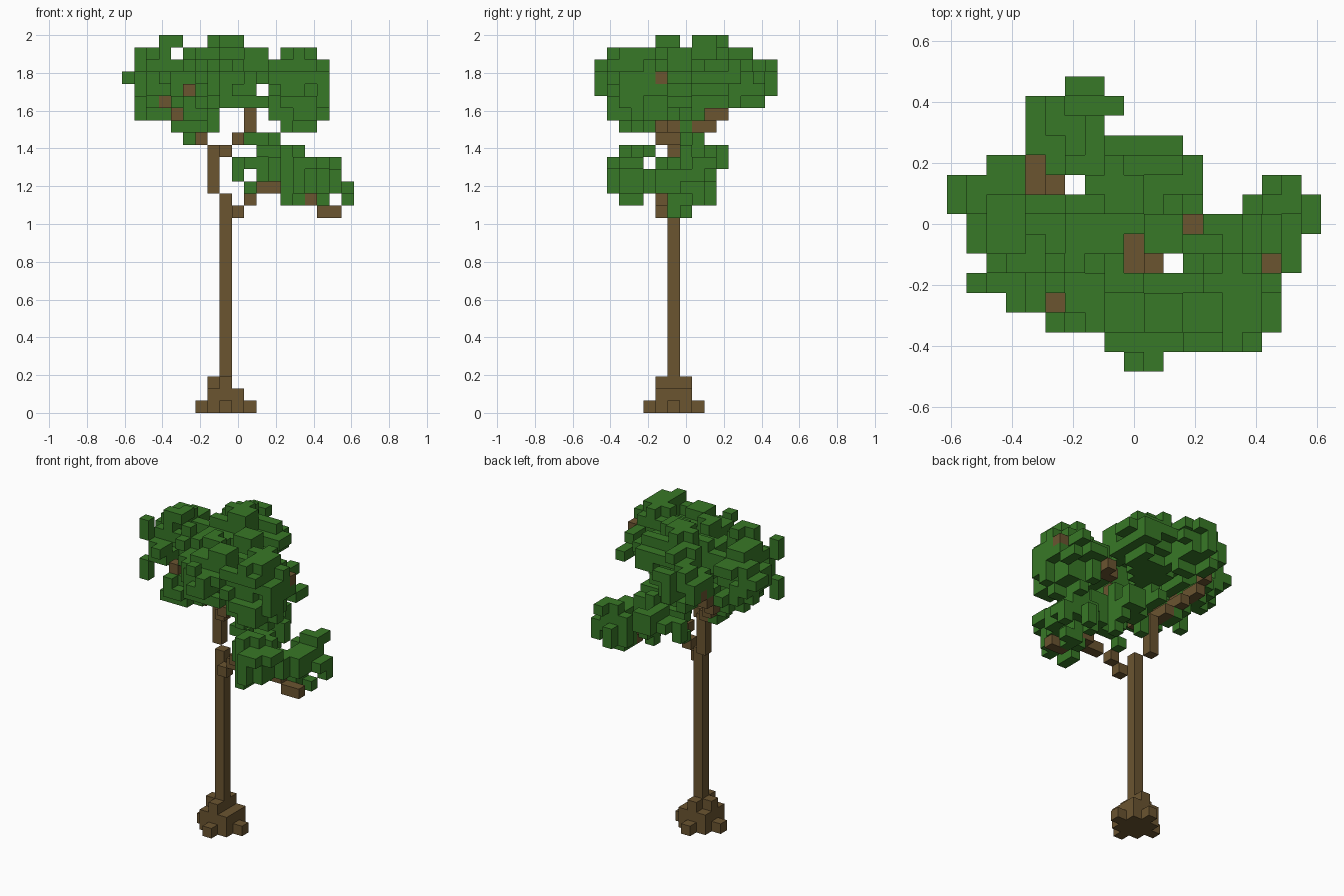
import bpy, bmesh, random
from mathutils import Vector

cube = bpy.data.objects.get("Cube")
if cube:
    bpy.data.objects.remove(cube)

random.seed(4)
NX, NY, NZ = 19, 15, 31
SIZE = 2 / NZ

# Crown outline: first and last block per level (front, side) and per row (plan)
CROWN_FRONT = [(5, 12), (4, 15), (1, 16), (1, 16), (1, 16), (0, 16), (1, 16), (1, 15), (3, 9)]
CROWN_SIDE = [(7, 8), (2, 8), (1, 9), (1, 13), (0, 14), (0, 14), (0, 14), (1, 12), (5, 10)]
CROWN_PLAN = [(9, 10), (8, 15), (5, 16), (3, 16), (1, 16), (2, 16), (1, 16), (1, 16),
              (0, 12), (0, 12), (2, 12), (4, 11), (4, 7), (4, 8), (6, 7)]

# Low bough outline
BOUGH_FRONT = [(16, 17), (13, 18), (10, 18), (9, 17), (9, 17), (11, 14)]
BOUGH_SIDE = [(6, 7), (2, 9), (1, 9), (1, 9), (1, 10), (2, 10)]
BOUGH_PLAN = [(9, 10), (9, 15), (9, 16), (9, 16), (9, 16), (12, 17),
              (10, 17), (13, 18), (9, 18), (9, 17), (9, 12)]

# Openings through the leaves: first block, last block, level or row
FRONT_GAPS = [(6, 9, 22), (8, 12, 23), (4, 4, 24), (8, 11, 24), (5, 5, 26), (11, 11, 26),
              (4, 4, 29), (12, 12, 29), (5, 6, 30), (17, 17, 17), (11, 11, 18), (10, 10, 19)]
SIDE_GAPS = [(5, 5, 23), (5, 5, 27), (7, 7, 30), (4, 4, 17), (4, 4, 20), (5, 6, 21)]
PLAN_GAPS = [(4, 4, 10), (4, 6, 9), (13, 14, 9), (13, 14, 8), (12, 12, 7), (9, 9, 6), (9, 11, 5)]

# Leaf clumps: centre and radii in blocks
CROWN_CLUMPS = [((7.5, 6.5, 27.5), (5, 4.5, 2)), ((2.5, 6.5, 26.5), (3, 4, 3)),
                ((3.5, 5.5, 28.5), (1.5, 1.5, 2)), ((8, 9, 28), (2.5, 2.5, 2.5)),
                ((5.5, 12, 26.5), (2.5, 3, 1.8)), ((10, 2.5, 26.5), (4, 3, 2.5)),
                ((14, 3.5, 26), (3, 3.5, 3.5)), ((5.5, 4.5, 24), (2, 3, 2)),
                ((10, 9, 27), (3, 3, 2))]
BOUGH_CLUMPS = [((14, 3.5, 19), (2.5, 2.8, 2.2)), ((16.5, 7, 18.5), (2.3, 2.8, 2)),
                ((12, 8, 20), (2.5, 2.8, 2)), ((11, 5, 21), (2, 2, 1.5))]


def material(name, colour):
    mat = bpy.data.materials.new(name)
    mat.use_nodes = True
    mat.diffuse_color = (*colour, 1)
    mat.node_tree.nodes["Principled BSDF"].inputs["Base Color"].default_value = (*colour, 1)
    return mat


def block_object(name, cells, mat):
    """Mesh the outer faces of a set of grid blocks."""
    bm = bmesh.new()
    verts = {}

    def corner(p):
        if p not in verts:
            verts[p] = bm.verts.new(((p[0] - NX / 2) * SIZE, (p[1] - NY / 2) * SIZE, p[2] * SIZE))
        return verts[p]

    for cell in sorted(cells):
        for axis in range(3):
            u, v = (axis + 1) % 3, (axis + 2) % 3
            for side in (0, 1):
                near = list(cell)
                near[axis] += 2 * side - 1
                if tuple(near) in cells:
                    continue
                ring = []
                for du, dv in ((0, 0), (1, 0), (1, 1), (0, 1)):
                    p = list(cell)
                    p[axis] += side
                    p[u] += du
                    p[v] += dv
                    ring.append(corner(tuple(p)))
                bm.faces.new(ring if side else ring[::-1])
    mesh = bpy.data.meshes.new(name)
    bm.to_mesh(mesh)
    bm.free()
    mesh.materials.append(mat)
    obj = bpy.data.objects.new(name, mesh)
    bpy.context.collection.objects.link(obj)


def path(*points):
    """Blocks along a line through the given points."""
    cells = set()
    for a, b in zip(points, points[1:]):
        a, b = Vector(a), Vector(b)
        steps = int(max(abs(c) for c in b - a))
        for s in range(steps + 1):
            cells.add(tuple(int(c + 0.5) for c in a.lerp(b, s / steps)))
    return cells


def outline(spans, start, gaps):
    """Blocks of a flat outline, less its openings."""
    cells = {(a, row) for row, (lo, hi) in enumerate(spans, start) for a in range(lo, hi + 1)}
    return cells - {(a, row) for lo, hi, row in gaps for a in range(lo, hi + 1)}


def foliage(clumps, base, front, side, plan, plan_from, taken):
    """Fill the clumps inside the outlines, then complete each outline."""
    front = outline(front, base, FRONT_GAPS)
    side = outline(side, base, SIDE_GAPS)
    plan = outline(plan, 0, PLAN_GAPS)
    scores, tufts = {}, {}
    for x, z in sorted(front):
        for y in range(NY):
            if (y, z) in side and (x, y) in plan and (x, y, z) not in taken:
                best = min(sum(((p - c) / r) ** 2 for p, c, r in zip((x, y, z), centre, radii))
                           for centre, radii in clumps)
                # Tufts two blocks wide break up the leaf surface
                tuft = tufts.setdefault((x // 2, y // 2, z // 2), random.uniform(-0.3, 0.8))
                scores[x, y, z] = best + tuft + random.uniform(-0.1, 0.15)
    cells = {c for c, s in scores.items() if s < 1}
    for drop in range(3):
        covered = {c[:drop] + c[drop + 1:] for c in cells}
        for c in sorted(scores, key=scores.get):
            flat = c[:drop] + c[drop + 1:]
            if flat not in covered and (drop < 2 or c[0] >= plan_from):
                covered.add(flat)
                cells.add(c)
    return cells


bark = material("bark brown", (0.145, 0.089, 0.03))
leaf = material("leaf green", (0.039, 0.188, 0.02))

# Root flare and trunk
roots = {(8 + x, 6 + y, 0) for x in range(-2, 3) for y in range(-2, 3) if x * x + y * y <= 4}
roots |= {(8 + x, 6 + y, 1) for x in (-1, 0, 1) for y in (-1, 0, 1)}
roots |= {(8, 5, 2), (8, 7, 2), (7, 6, 2)}
trunk = path((8, 6, 0), (8, 6, 17)) | path((7, 7, 18), (7, 7, 21))

# Branches
back_branch = path((7, 7, 21), (6, 7, 22), (6, 8, 22), (5, 8, 23), (5, 9, 23),
                   (4, 9, 24), (4, 10, 24), (4, 11, 25), (4, 12, 26))
left_branch = path((6, 6, 22), (3, 6, 25))
front_branch = path((8, 6, 21), (9, 6, 22), (9, 5, 22), (10, 5, 23), (10, 5, 24),
                    (12, 6, 25), (12, 7, 25))
low_branch = path((9, 5, 16), (10, 5, 17), (11, 4, 18), (14, 5, 18), (16, 5, 16), (17, 5, 16))
twigs = {(5, 3, 26), (16, 5, 27)}
branches = back_branch | left_branch | front_branch | low_branch | twigs

block_object("roots", roots - trunk, bark)
block_object("trunk", trunk, bark)
block_object("branches", branches - trunk, bark)

# Leaves; the low bough fills its plan only beyond the crown's edge
wood = trunk | branches
crown = foliage(CROWN_CLUMPS, 22, CROWN_FRONT, CROWN_SIDE, CROWN_PLAN, 0, wood)
bough = foliage(BOUGH_CLUMPS, 16, BOUGH_FRONT, BOUGH_SIDE, BOUGH_PLAN, 16, wood)
block_object("crown_leaves", crown, leaf)
block_object("low_bough_leaves", bough, leaf)
